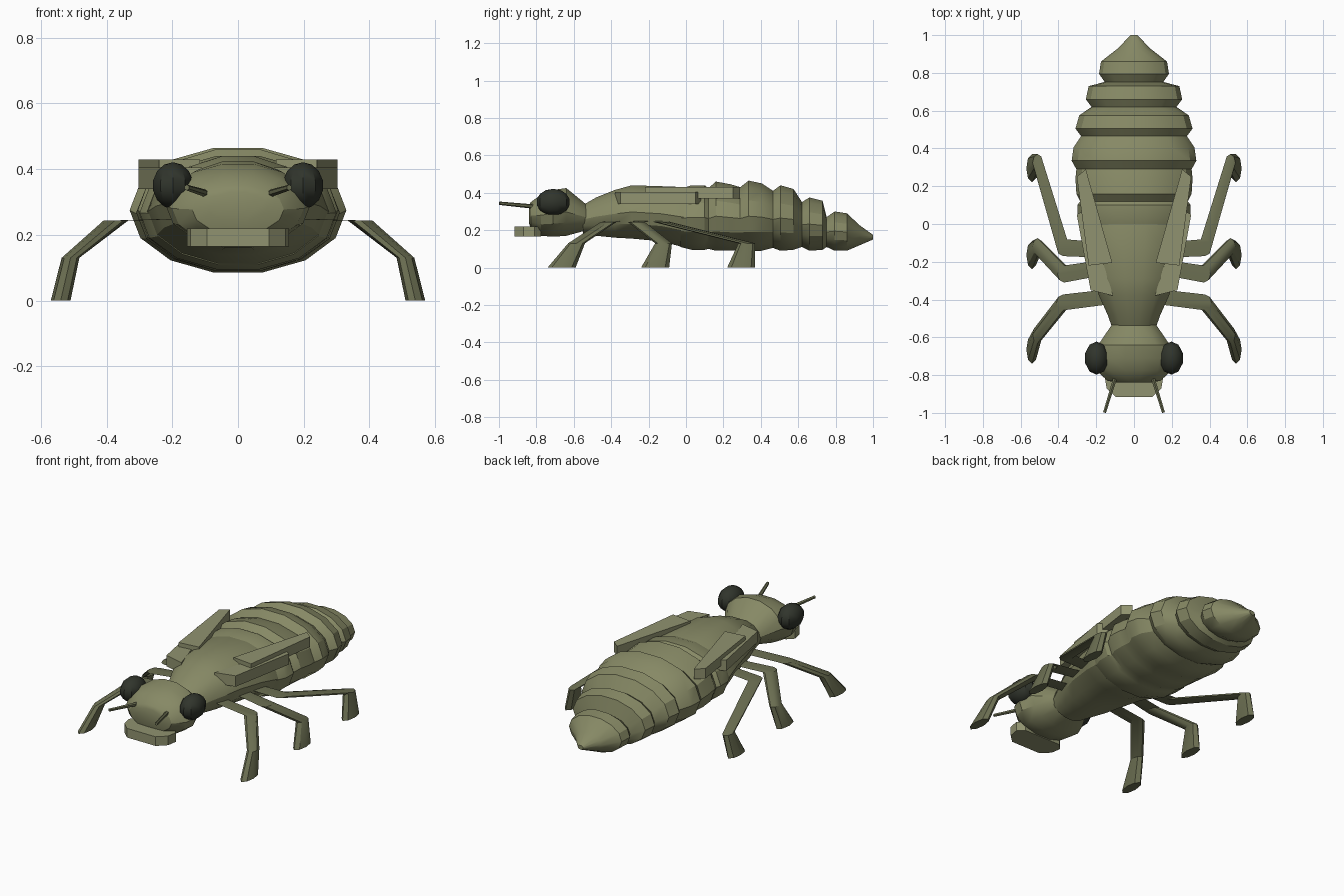
import bpy, bmesh, math
from mathutils import Vector


def mat(name, rgb):
    m = bpy.data.materials.new(name)
    m.diffuse_color = (*rgb, 1)
    return m


OLIVE = mat("olive", (0.24, 0.25, 0.13))
PALE = mat("pale_olive", (0.28, 0.29, 0.16))
LEG = mat("leg_olive", (0.15, 0.16, 0.085))
DARK = mat("dark", (0.03, 0.035, 0.025))


def finish(bm, name, material, angle=30):
    bmesh.ops.recalc_face_normals(bm, faces=bm.faces)
    me = bpy.data.meshes.new(name)
    bm.to_mesh(me)
    bm.free()
    me.materials.append(material)
    ob = bpy.data.objects.new(name, me)
    bpy.context.collection.objects.link(ob)
    if angle:
        bpy.ops.object.select_all(action='DESELECT')
        ob.select_set(True)
        bpy.context.view_layer.objects.active = ob
        bpy.ops.object.shade_smooth_by_angle(angle=math.radians(angle))
    return ob


def skin(rings, name, material, angle=30):
    bm = bmesh.new()
    loops = [[bm.verts.new(p) for p in r] for r in rings]
    n = len(loops[0])
    for a, b in zip(loops, loops[1:]):
        for i in range(n):
            j = (i + 1) % n
            bm.faces.new((a[i], a[j], b[j], b[i]))
    bm.faces.new(loops[0])
    bm.faces.new(loops[-1])
    return finish(bm, name, material, angle)


def body(profile, name, sides=14):
    # profile rows: y, half width, bottom z, top z
    rings = []
    for y, w, lo, hi in profile:
        ts = [math.pi / 2 + math.tau * (i + 0.5) / sides for i in range(sides)]
        k = math.cos(math.pi / sides)
        rings.append([(w * math.cos(t), y, (lo + hi) / 2 + (hi - lo) / 2 * math.sin(t) / k)
                      for t in ts])
    return skin(rings, name, OLIVE)


def prism(outline, z0, z1, name, material):
    return skin([[(x, y, z) for x, y in outline] for z in (z0, z1)], name, material, 0)


# head
body([(-0.84, 0.09, 0.24, 0.33), (-0.83, 0.14, 0.205, 0.35), (-0.775, 0.20, 0.17, 0.39),
      (-0.71, 0.22, 0.165, 0.415), (-0.64, 0.19, 0.17, 0.425), (-0.53, 0.115, 0.20, 0.335)], "head")

# thorax
body([(-0.55, 0.115, 0.18, 0.335), (-0.48, 0.14, 0.17, 0.375), (-0.38, 0.185, 0.16, 0.415),
      (-0.29, 0.215, 0.155, 0.44), (-0.13, 0.25, 0.14, 0.435), (0.0, 0.28, 0.105, 0.43),
      (0.04, 0.27, 0.11, 0.42)], "thorax")

# segmented abdomen
body([(-0.03, 0.27, 0.11, 0.42), (0.03, 0.30, 0.095, 0.44), (0.10, 0.30, 0.095, 0.44),
      (0.12, 0.285, 0.10, 0.425), (0.16, 0.305, 0.09, 0.46), (0.24, 0.31, 0.09, 0.445),
      (0.29, 0.305, 0.095, 0.43), (0.335, 0.33, 0.085, 0.465), (0.405, 0.32, 0.09, 0.45),
      (0.465, 0.28, 0.105, 0.41), (0.505, 0.31, 0.09, 0.44), (0.575, 0.29, 0.095, 0.42),
      (0.62, 0.225, 0.11, 0.35), (0.66, 0.255, 0.09, 0.375), (0.73, 0.24, 0.095, 0.357),
      (0.752, 0.155, 0.11, 0.27), (0.795, 0.185, 0.09, 0.30), (0.86, 0.175, 0.09, 0.29),
      (0.93, 0.085, 0.12, 0.225), (1.0, 0.018, 0.15, 0.175)], "abdomen")

# hinged lower lip plate
prism([(-0.155, -0.81), (-0.145, -0.87), (-0.095, -0.917), (0.095, -0.917), (0.145, -0.87),
       (0.155, -0.81), (0.12, -0.775), (-0.12, -0.775)], 0.165, 0.22, "lower_lip", PALE)

# leg rings are level ellipses: x, y, z, half x, half y
LEGS = {
    "front": [(0.13, -0.385, 0.25, 0.025, 0.04), (0.375, -0.415, 0.243, 0.035, 0.042),
              (0.51, -0.585, 0.13, 0.027, 0.045), (0.54, -0.665, 0, 0.03, 0.075)],
    "middle": [(0.13, -0.225, 0.25, 0.025, 0.04), (0.37, -0.265, 0.243, 0.035, 0.045),
               (0.51, -0.12, 0.13, 0.027, 0.045), (0.54, -0.165, 0, 0.03, 0.075)],
    "hind": [(0.13, -0.14, 0.25, 0.025, 0.04), (0.375, -0.125, 0.243, 0.035, 0.045),
             (0.51, 0.325, 0.13, 0.027, 0.045), (0.54, 0.295, 0, 0.03, 0.075)],
}

for side, s in (("left", -1), ("right", 1)):
    for leg, path in LEGS.items():
        skin([[(s * (x + a * math.cos(math.tau * i / 8)), y + b * math.sin(math.tau * i / 8), z)
               for i in range(8)] for x, y, z, a, b in path], f"{leg}_leg_{side}", LEG)

    # overlapping wing pads
    prism([(s * x, y) for x, y in ((0.11, -0.38), (0.23, -0.35), (0.303, 0.05), (0.25, 0.08))],
          0.34, 0.405, f"front_wing_pad_{side}", PALE)
    prism([(s * x, y) for x, y in ((0.115, -0.205), (0.24, -0.22), (0.303, 0.25), (0.255, 0.29))],
          0.37, 0.43, f"hind_wing_pad_{side}", PALE)

    # compound eye
    bm = bmesh.new()
    bmesh.ops.create_uvsphere(bm, u_segments=10, v_segments=7, radius=1)
    bmesh.ops.scale(bm, vec=(0.065, 0.09, 0.071), verts=bm.verts)
    bmesh.ops.translate(bm, vec=(s * 0.198, -0.71, 0.35), verts=bm.verts)
    finish(bm, f"eye_{side}", DARK)

    # antenna
    a, b = Vector((s * 0.095, -0.80, 0.325)), Vector((s * 0.156, -0.998, 0.344))
    bm = bmesh.new()
    bmesh.ops.create_cone(bm, cap_ends=True, segments=6, radius1=0.012, radius2=0.009,
                          depth=(b - a).length)
    bmesh.ops.rotate(bm, matrix=(b - a).to_track_quat('Z', 'Y').to_matrix(), verts=bm.verts)
    bmesh.ops.translate(bm, vec=(a + b) / 2, verts=bm.verts)
    finish(bm, f"antenna_{side}", LEG)
